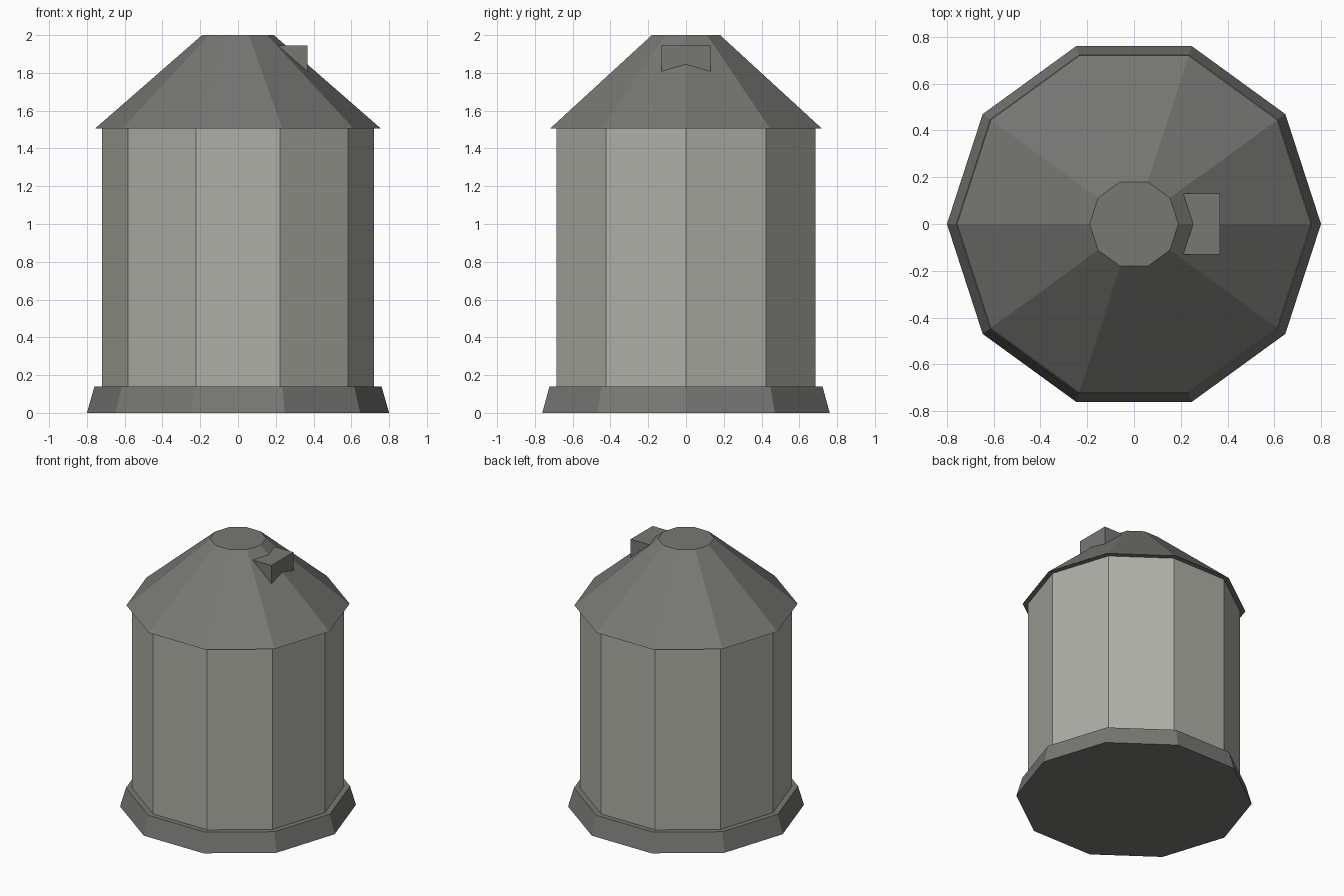
import bpy
from mathutils import Matrix

cube = bpy.data.objects.get("Cube")
if cube:
    bpy.data.objects.remove(cube, do_unlink=True)

SIDES = 10


def make_material(name, color):
    mat = bpy.data.materials.new(name)
    mat.use_nodes = True
    mat.diffuse_color = color
    bsdf = next(n for n in mat.node_tree.nodes if n.type == 'BSDF_PRINCIPLED')
    bsdf.inputs["Base Color"].default_value = color
    return mat


def tapered_ring(name, r_bottom, r_top, z_bottom, z_top, mat):
    """Ten-sided frustum with a corner on the x axis."""
    bpy.ops.mesh.primitive_cone_add(
        vertices=SIDES, radius1=r_bottom, radius2=r_top, depth=z_top - z_bottom,
        location=(0, 0, (z_bottom + z_top) / 2))
    obj = bpy.context.object
    # the primitive starts on +y; turn it so a corner lies on +x
    obj.data.transform(Matrix.Rotation(1.5707963, 4, 'Z'))
    obj.name = obj.data.name = name
    obj.data.materials.append(mat)
    return obj


stone = make_material("light stone grey", (0.42, 0.425, 0.38, 1))
slate = make_material("dark slate grey", (0.185, 0.185, 0.175, 1))

# Plinth, wall drum and truncated roof
tapered_ring("base_plinth", 0.80, 0.76, 0.0, 0.14, slate)
tapered_ring("tower_wall", 0.72, 0.72, 0.14, 1.505, stone)
tapered_ring("roof", 0.757, 0.19, 1.505, 2.0, slate)

# Dormer block set into the left slope of the roof
bpy.ops.mesh.primitive_cube_add(size=1, location=(0.28, 0, 1.86))
dormer = bpy.context.object
dormer.name = dormer.data.name = "roof_dormer"
dormer.data.transform(Matrix.Diagonal((0.175, 0.26, 0.17, 1)))
dormer.data.materials.append(slate)
